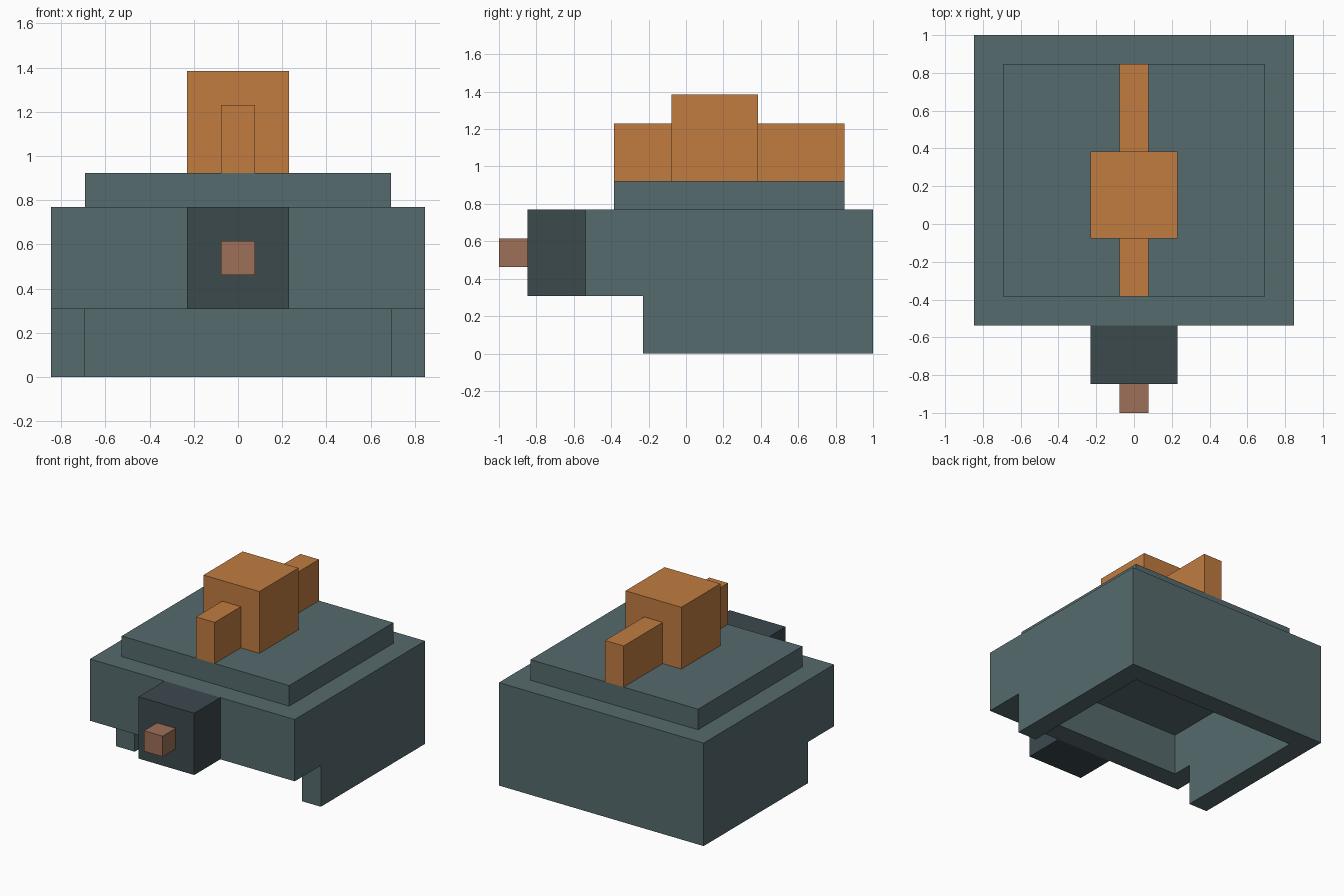
import bpy
import bmesh

cube = bpy.data.objects.get("Cube")
if cube:
    bpy.data.objects.remove(cube, do_unlink=True)

U = 2 / 13  # block size: the model is 13 blocks long


def material(name, rgb):
    m = bpy.data.materials.new(name)
    m.use_nodes = True
    m.diffuse_color = (*rgb, 1)
    bsdf = next(n for n in m.node_tree.nodes if n.type == 'BSDF_PRINCIPLED')
    bsdf.inputs["Base Color"].default_value = (*rgb, 1)
    return m


slate = material("slate_teal", (0.093, 0.145, 0.153))
dark = material("dark_slate", (0.045, 0.067, 0.076))
orange = material("orange", (0.533, 0.202, 0.051))
brown = material("dusty_brown", (0.337, 0.162, 0.095))


def prism(name, half_width, profile, mat):
    """Side profile of (y, z) points in blocks, extruded across x."""
    bm = bmesh.new()
    face = bm.faces.new([bm.verts.new((-half_width * U, y * U, z * U)) for y, z in profile])
    ext = bmesh.ops.extrude_face_region(bm, geom=[face])
    verts = [g for g in ext["geom"] if isinstance(g, bmesh.types.BMVert)]
    bmesh.ops.translate(bm, verts=verts, vec=(2 * half_width * U, 0, 0))
    bmesh.ops.recalc_face_normals(bm, faces=bm.faces)
    mesh = bpy.data.meshes.new(name)
    bm.to_mesh(mesh)
    bm.free()
    mesh.materials.append(mat)
    obj = bpy.data.objects.new(name, mesh)
    bpy.context.collection.objects.link(obj)
    return obj


def box(name, half_width, y0, y1, z0, z1, mat):
    return prism(name, half_width, [(y0, z0), (y1, z0), (y1, z1), (y0, z1)], mat)


# Head shell with the raised front edge, hollowed from below
shell = prism("head_shell", 5.5,
              [(-1.5, 0), (6.5, 0), (6.5, 5), (-3.5, 5), (-3.5, 2), (-1.5, 2)], slate)
cutter = box("cavity_cutter", 4.5, -2.5, 5.5, -1, 4, slate)
cutter.hide_render = True
cut = shell.modifiers.new("cavity", 'BOOLEAN')
cut.operation = 'DIFFERENCE'
cut.solver = 'EXACT'
cut.object = cutter
bpy.context.view_layer.objects.active = shell
bpy.ops.object.modifier_apply(modifier=cut.name)
bpy.data.objects.remove(cutter, do_unlink=True)

# Raised plate on top
box("top_plate", 4.5, -2.5, 5.5, 5, 6, slate)

# Crest: central block with a fin in front and behind
box("crest_block", 1.5, -0.5, 2.5, 6, 9, orange)
box("crest_front_fin", 0.5, -2.5, -0.5, 6, 8, orange)
box("crest_back_fin", 0.5, 2.5, 5.5, 6, 8, orange)

# Front block with its small stud
box("front_block", 1.5, -5.5, -3.5, 2, 5, dark)
box("front_stud", 0.5, -6.5, -5.5, 3, 4, brown)
